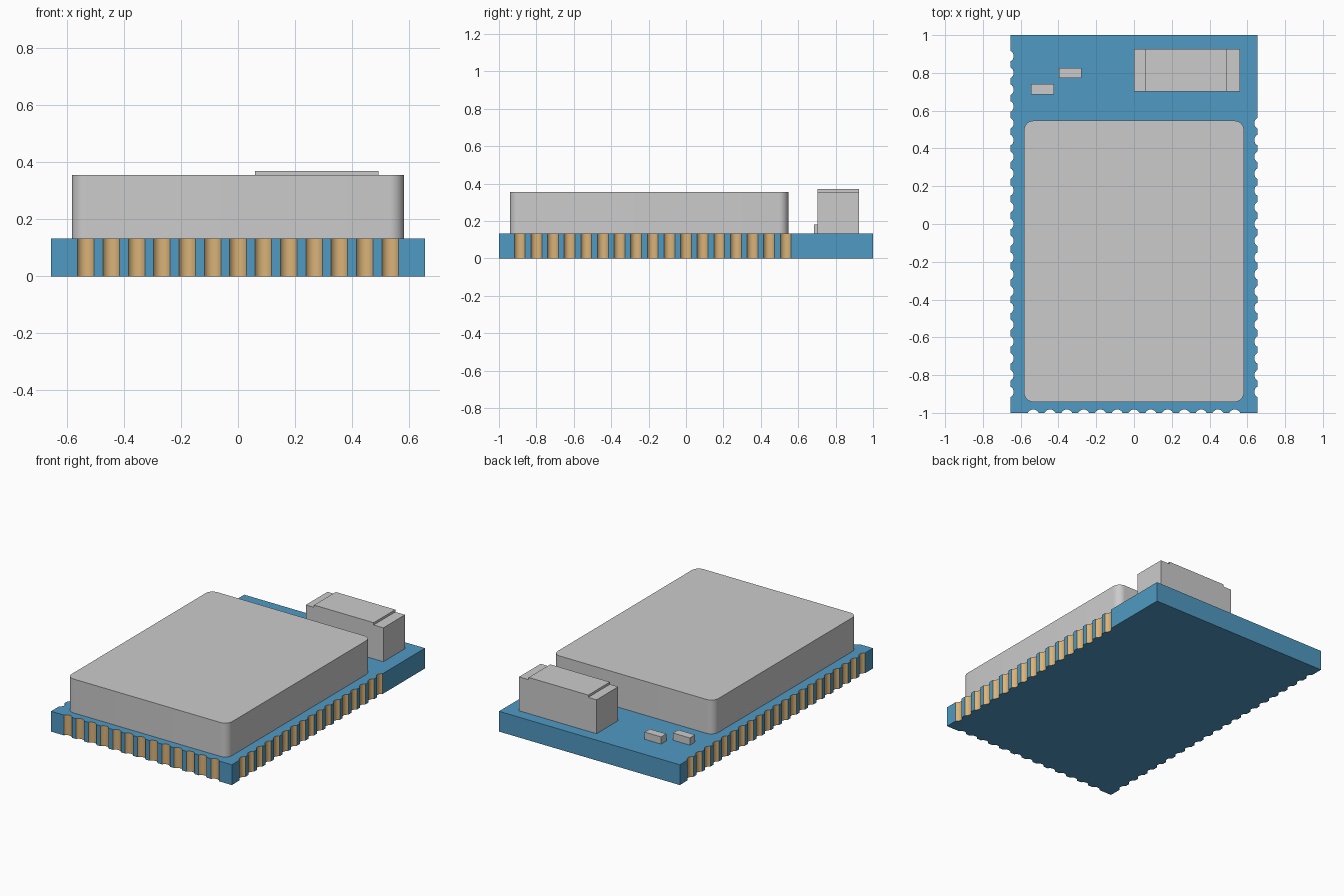
import bpy, bmesh, math
from mathutils import Vector

if "Cube" in bpy.data.objects:
    bpy.data.objects.remove(bpy.data.objects["Cube"])

HX, HY, BOARD_TOP = 0.655, 1.0, 0.133
PITCH, HALF_W, DEPTH, SEGS = 0.0889, 0.029, 0.018, 8


def material(name, rgb):
    m = bpy.data.materials.new(name)
    m.diffuse_color = (*rgb, 1)
    m.use_nodes = True
    m.node_tree.nodes["Principled BSDF"].inputs["Base Color"].default_value = m.diffuse_color
    return m


def prism(name, points, offset, mats=(), gold_edges=()):
    """Extrude a closed 3D outline along offset; flagged edges use material slot 1."""
    bm = bmesh.new()
    off = Vector(offset)
    a = [bm.verts.new(p) for p in points]
    b = [bm.verts.new(Vector(p) + off) for p in points]
    bm.faces.new(a)
    bm.faces.new(b)
    n = len(a)
    for i in range(n):
        j = (i + 1) % n
        f = bm.faces.new((a[i], a[j], b[j], b[i]))
        f.material_index = 1 if i in gold_edges else 0
    bmesh.ops.recalc_face_normals(bm, faces=bm.faces)
    me = bpy.data.meshes.new(name)
    bm.to_mesh(me)
    bm.free()
    for m in mats:
        me.materials.append(m)
    ob = bpy.data.objects.new(name, me)
    bpy.context.collection.objects.link(ob)
    bpy.ops.object.select_all(action='DESELECT')
    ob.select_set(True)
    bpy.context.view_layer.objects.active = ob
    bpy.ops.object.shade_smooth_by_angle(angle=math.radians(30))
    return ob


def box(name, x0, x1, y0, y1, z0, z1):
    return prism(name, [(x0, y0, z0), (x1, y0, z0), (x1, y1, z0), (x0, y1, z0)],
                 (0, 0, z1 - z0))


# Circuit board outline with plated half-round notches along three edges
R = (HALF_W ** 2 + DEPTH ** 2) / (2 * DEPTH)
HALF_ANGLE = math.asin(HALF_W / R)
outline, gold = [], set()


def board_edge(start, direction, centres):
    s, d = Vector(start), Vector(direction)
    inward = Vector((-d.y, d.x, 0))
    outline.append(s)
    for c in centres:
        for k in range(SEGS + 1):
            t = HALF_ANGLE * (2 * k / SEGS - 1)
            if k < SEGS:
                gold.add(len(outline))
            outline.append(s + d * (c + R * math.sin(t))
                           + inward * (R * math.cos(t) - R + DEPTH))


board_edge((-HX, -HY, 0), (1, 0, 0), [HX + PITCH * (i - 6) for i in range(13)])
board_edge((HX, -HY, 0), (0, 1, 0), [HY + PITCH * (i - 10) for i in range(17)])
board_edge((HX, HY, 0), (-1, 0, 0), [])
board_edge((-HX, HY, 0), (0, -1, 0), [HY + PITCH * (i - 10) for i in range(21)])

blue = material("board_blue", (0.08, 0.32, 0.54))
brass = material("contact_gold", (0.70, 0.45, 0.19))
prism("circuit_board", outline, (0, 0, BOARD_TOP), (blue, brass), gold)

# Metal shield can with rounded vertical corners
SX, SY0, SY1, SR = 0.582, -0.942, 0.547, 0.05
can = []
for cx, cy, a0 in ((SX - SR, SY0 + SR, -90), (SX - SR, SY1 - SR, 0),
                   (-SX + SR, SY1 - SR, 90), (-SX + SR, SY0 + SR, 180)):
    for k in range(9):
        a = math.radians(a0 + 90 * k / 8)
        can.append((cx + SR * math.cos(a), cy + SR * math.sin(a), BOARD_TOP))
prism("shield_can", can, (0, 0, 0.355 - BOARD_TOP))

# Chip antenna: stepped profile, raised in the middle
profile = [(0.0, BOARD_TOP), (0.562, BOARD_TOP), (0.562, 0.355), (0.492, 0.355),
           (0.492, 0.37), (0.06, 0.37), (0.06, 0.355), (0.0, 0.355)]
prism("chip_antenna", [(x, 0.702, z) for x, z in profile], (0, 0.224, 0))

# Two small surface-mount parts
box("small_chip_inner", -0.398, -0.278, 0.772, 0.826, BOARD_TOP, 0.18)
box("small_chip_outer", -0.546, -0.424, 0.685, 0.74, BOARD_TOP, 0.18)
